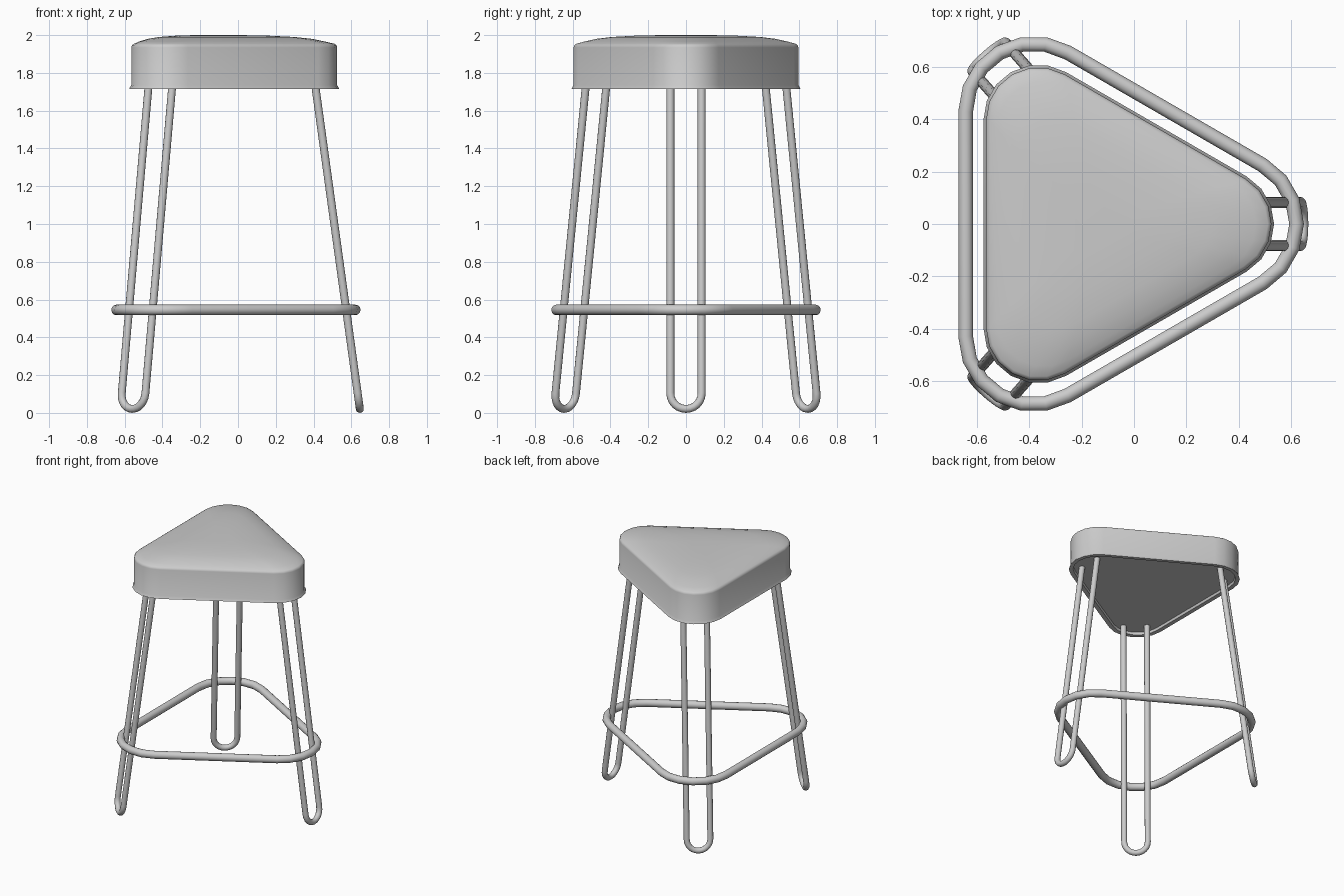
import bpy, bmesh
from math import sin, cos, pi, radians
from mathutils import Vector

if "Cube" in bpy.data.objects:
    bpy.data.objects.remove(bpy.data.objects["Cube"])

CX = -0.135          # centre of the triangular plan


def rounded_triangle(d, r, z, s=1.0, n=6):
    """Rounded triangle pointing to +x: d = corner centre distance, r = corner radius."""
    pts = []
    for k in range(3):
        a = k * 2 * pi / 3
        for i in range(n + 1):
            b = a - pi / 3 + i * (2 * pi / 3) / n
            pts.append(Vector((CX + s * (d * cos(a) + r * cos(b)),
                               s * (d * sin(a) + r * sin(b)), z)))
    return pts


def smooth(ob, angle):
    bpy.ops.object.select_all(action='DESELECT')
    ob.select_set(True)
    bpy.context.view_layer.objects.active = ob
    bpy.ops.object.shade_smooth_by_angle(angle=radians(angle))


def tube(name, pts, radius, cyclic=False):
    """Round bar swept along a path, turned into a mesh."""
    cu = bpy.data.curves.new(name, 'CURVE')
    cu.dimensions = '3D'
    cu.bevel_depth = radius
    cu.bevel_resolution = 4
    cu.use_fill_caps = not cyclic
    sp = cu.splines.new('POLY')
    sp.points.add(len(pts) - 1)
    for p, q in zip(sp.points, pts):
        p.co = (*q, 1)
    sp.use_cyclic_u = cyclic
    ob = bpy.data.objects.new(name, cu)
    bpy.context.collection.objects.link(ob)
    bpy.ops.object.select_all(action='DESELECT')
    ob.select_set(True)
    bpy.context.view_layer.objects.active = ob
    bpy.ops.object.convert(target='MESH')
    smooth(bpy.context.view_layer.objects.active, 40)


# Seat: stacked outlines (radius change, height, scale) from underside to domed top
D, R = 0.46, 0.20
levels = [(-0.025, 1.735, 1), (-0.02, 1.717, 1), (0.010, 1.715, 1), (0.008, 1.722, 1),
          (0, 1.735, 1), (0, 1.935, 1), (-0.004, 1.947, 1), (-0.014, 1.954, 1),
          (0, 1.965, .91), (0, 1.98, .80), (0, 1.990, .66), (0, 1.997, .45), (0, 2.0, .22)]
bm = bmesh.new()
rings = [[bm.verts.new(p) for p in rounded_triangle(D, R + dr, z, s)] for dr, z, s in levels]
for lo, hi in zip(rings, rings[1:]):
    for i in range(len(lo)):
        j = (i + 1) % len(lo)
        bm.faces.new((lo[i], lo[j], hi[j], hi[i]))
bm.faces.new(rings[-1])
bm.faces.new(rings[0][::-1])
me = bpy.data.meshes.new("seat")
bm.to_mesh(me)
bm.free()
seat = bpy.data.objects.new("seat", me)
bpy.context.collection.objects.link(seat)
smooth(seat, 45)

# Foot ring
tube("foot_ring", rounded_triangle(0.496, 0.26, 0.545), 0.028, True)


# Hairpin legs: U-bent bars leaning outwards
def hairpin(name, top, foot, angle, w=0.083, rad=0.021):
    t = Vector((-sin(angle), cos(angle), 0))
    a, b = Vector((*top, 1.74)), Vector((*foot, rad))
    up = (a - b).normalized()
    c = b + up * w
    pts = [a + t * w]
    pts += [c + t * w * cos(k * pi / 12) - up * w * sin(k * pi / 12) for k in range(13)]
    pts.append(a - t * w)
    tube(name, pts, rad)


hairpin("right_leg", (0.408, 0), (0.645, 0), 0)
for name, s in (("back_left_leg", 1), ("front_left_leg", -1)):
    hairpin(name, (-0.41, 0.475 * s), (-0.56, 0.645 * s), radians(131) * s)
